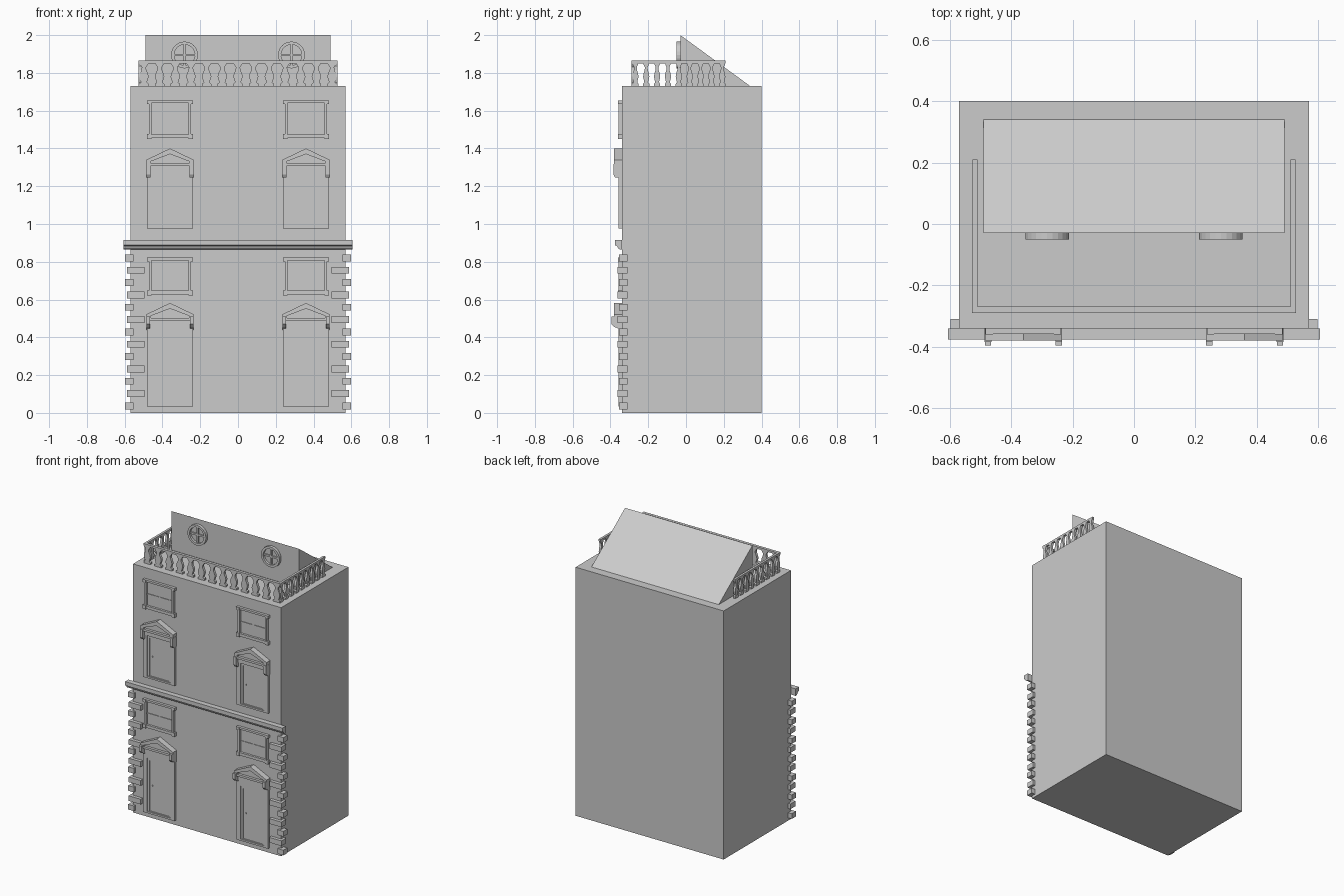
import bpy, bmesh, math

if "Cube" in bpy.data.objects:
    bpy.data.objects.remove(bpy.data.objects["Cube"])

# one stone grey for the whole building
stone = bpy.data.materials.new("stone_grey")
stone.diffuse_color = (0.6, 0.6, 0.6, 1)
stone.use_nodes = True
stone.node_tree.nodes["Principled BSDF"].inputs["Base Color"].default_value = stone.diffuse_color
parts = {}


def part(name):
    return parts.setdefault(name, bmesh.new())


def prism(name, pts, a, b, axis='y'):
    """Extrude a profile: (x, z) along y, or (y, z) along x."""
    bm = part(name)
    put = (lambda p, d: (p[0], d, p[1])) if axis == 'y' else (lambda p, d: (d, p[0], p[1]))
    f = [bm.verts.new(put(p, a)) for p in pts]
    k = [bm.verts.new(put(p, b)) for p in pts]
    n = len(pts)
    bm.faces.new(f)
    bm.faces.new(k[::-1])
    for i in range(n):
        j = (i + 1) % n
        bm.faces.new((f[j], f[i], k[i], k[j]))


def rect(x0, x1, z0, z1):
    return [(x0, z0), (x1, z0), (x1, z1), (x0, z1)]


def box(name, x0, x1, y0, y1, z0, z1):
    prism(name, rect(x0, x1, z0, z1), y0, y1)


def ring(name, outer, inner, a, b):
    """Closed frame between two loops of equal length."""
    bm = part(name)
    loops = [[bm.verts.new((x, d, z)) for x, z in l]
             for l, d in ((outer, a), (inner, a), (inner, b), (outer, b))]
    n = len(outer)
    for k in range(4):
        p, q = loops[k], loops[(k + 1) % 4]
        for i in range(n):
            j = (i + 1) % n
            bm.faces.new((p[i], p[j], q[j], q[i]))


W = -0.34  # front wall plane

# main block and wedge roof
box("building_body", -0.57, 0.57, W, 0.40, 0, 1.73)
prism("roof_wedge", [(-0.03, 1.73), (0.34, 1.73), (-0.03, 2.0)], -0.49, 0.49, 'x')

# cornice between the storeys
prism("cornice", [(W, 0.915), (-0.376, 0.915), (-0.376, 0.888), (-0.366, 0.884),
                  (-0.36, 0.872), (-0.352, 0.866), (W, 0.866)], -0.606, 0.606, 'x')

# corner stones, alternating short and long
for i in range(13):
    z = 0.037 + i * 0.0653
    outer, inner = (0.588, 0.495) if i % 2 else (0.598, 0.553)
    for s in (-1, 1):
        x0, x1 = sorted((s * outer, s * inner))
        box("corner_stones", x0, x1, -0.363 if i % 2 else -0.355, -0.31, z - 0.018, z + 0.018)


def window(cx, z0, z1):
    h = 0.112
    ring("window_frames", rect(cx - h, cx + h, z0 + 0.005, z1),
         rect(cx - h + 0.014, cx + h - 0.014, z0 + 0.025, z1 - 0.014), W, -0.358)
    box("window_panes", cx - h + 0.01, cx + h - 0.01, -0.343, W, z0 + 0.01, z1 - 0.01)
    zm = (z0 + z1) / 2
    box("window_bars", cx - 0.005, cx + 0.005, -0.348, W, z0 + 0.02, z1 - 0.01)
    box("window_bars", cx - h + 0.01, cx + h - 0.01, -0.347, W, zm - 0.004, zm + 0.004)
    for s in (-1, 1):  # ears at the four corners
        for za, zb in ((z0, z0 + 0.026), (z1 - 0.02, z1)):
            box("window_ears", cx + s * 0.111 - 0.012, cx + s * 0.111 + 0.012, -0.36, W, za, zb)


def doorway(cx, z0, ztop, bracket):
    apex = ztop
    e = apex - 0.06            # eaves
    base = apex - 0.082        # underside of the pediment
    open_top = apex - 0.13 if bracket else apex - 0.165
    # stepped frame and door leaf
    ring("door_frames", rect(cx - 0.122, cx + 0.122, z0, base - 0.04),
         rect(cx - 0.09, cx + 0.09, z0 + 0.012, open_top), W, -0.358)
    ring("door_inner_frames", rect(cx - 0.092, cx + 0.092, z0 + 0.005, open_top + 0.005),
         rect(cx - 0.075, cx + 0.075, z0 + 0.015, open_top - 0.015), W, -0.352)
    box("door_leaves", cx - 0.08, cx + 0.08, -0.345, W, z0 + 0.01, open_top)
    box("door_knobs", cx - 0.058, cx - 0.052, -0.35, W, (z0 + open_top) / 2, (z0 + open_top) / 2 + 0.008)
    # lintel and pediment with sunken centre
    box("door_lintels", cx - 0.115, cx + 0.115, -0.364, W, base - 0.045, base)
    out = [(-0.125, base - 0.012), (0.125, base - 0.012), (0.125, e), (0, apex), (-0.125, e)]
    inn = [(-0.1, base + 0.003), (0.1, base + 0.003), (0.1, e - 0.008), (0, apex - 0.03), (-0.1, e - 0.008)]
    ring("door_pediments", [(cx + x, z) for x, z in out], [(cx + x, z) for x, z in inn], W, -0.38)
    prism("pediment_centres", [(cx + x, z) for x, z in inn], W, -0.362)
    # side brackets
    for s in (-1, 1):
        c = cx + s * 0.115
        if bracket:
            prism("door_brackets", [(W, base), (-0.385, base), (-0.385, base - 0.055),
                                    (-0.375, base - 0.072), (W, base - 0.072)], c - 0.011, c + 0.011, 'x')
        else:
            prism("door_brackets", [(W, base + 0.01), (-0.395, base + 0.01), (-0.395, base - 0.03),
                                    (-0.38, base - 0.045), (W, base - 0.06)], c - 0.01, c + 0.01, 'x')


for cx in (-0.36, 0.36):
    window(cx, 0.622, 0.822)
    window(cx, 1.45, 1.655)
    doorway(cx, 0.035, 0.582, False)
    doorway(cx, 0.975, 1.40, True)


# round attic windows with cross bars
def circle(cx, cz, r, n=24):
    return [(cx + r * math.cos(2 * math.pi * i / n), cz + r * math.sin(2 * math.pi * i / n)) for i in range(n)]


for cx in (-0.283, 0.283):
    cz = 1.895
    ring("round_window_frames", circle(cx, cz, 0.071), circle(cx, cz, 0.055), -0.03, -0.05)
    prism("round_window_panes", circle(cx, cz, 0.058), -0.03, -0.034)
    box("round_window_bars", cx - 0.006, cx + 0.006, -0.044, -0.03, cz - 0.058, cz + 0.058)
    box("round_window_bars", cx - 0.058, cx + 0.058, -0.043, -0.03, cz - 0.006, cz + 0.006)

# roof balustrade: flat-cut balusters under a thin rail
profile = [(1.0, 0), (1.0, 0.012), (0.6, 0.02), (0.8, 0.034), (1.0, 0.05), (0.85, 0.066),
           (0.5, 0.085), (0.45, 0.1), (0.8, 0.113), (1.0, 0.122)]


def baluster(c, w, a, b, axis):
    pts = [(c + r * w, 1.73 + z) for r, z in profile] + [(c - r * w, 1.73 + z) for r, z in reversed(profile)]
    prism("balusters", pts, a, b, axis)


for i in range(13):
    baluster(-0.498 + i * 0.083, 0.025, -0.288, -0.27, 'y')
box("front_rail", -0.527, 0.527, -0.289, -0.269, 1.851, 1.865)
for s in (-1, 1):
    a, b = sorted((s * 0.51, s * 0.526))
    for i in range(9):
        baluster(-0.268 + i * 0.0575, 0.0165, a, b, 'x')
    box("side_rails", a, b, -0.27, 0.21, 1.851, 1.865)

# turn every collected part into an object
for name, bm in parts.items():
    bmesh.ops.recalc_face_normals(bm, faces=bm.faces)
    me = bpy.data.meshes.new(name)
    bm.to_mesh(me)
    bm.free()
    me.materials.append(stone)
    bpy.context.collection.objects.link(bpy.data.objects.new(name, me))
